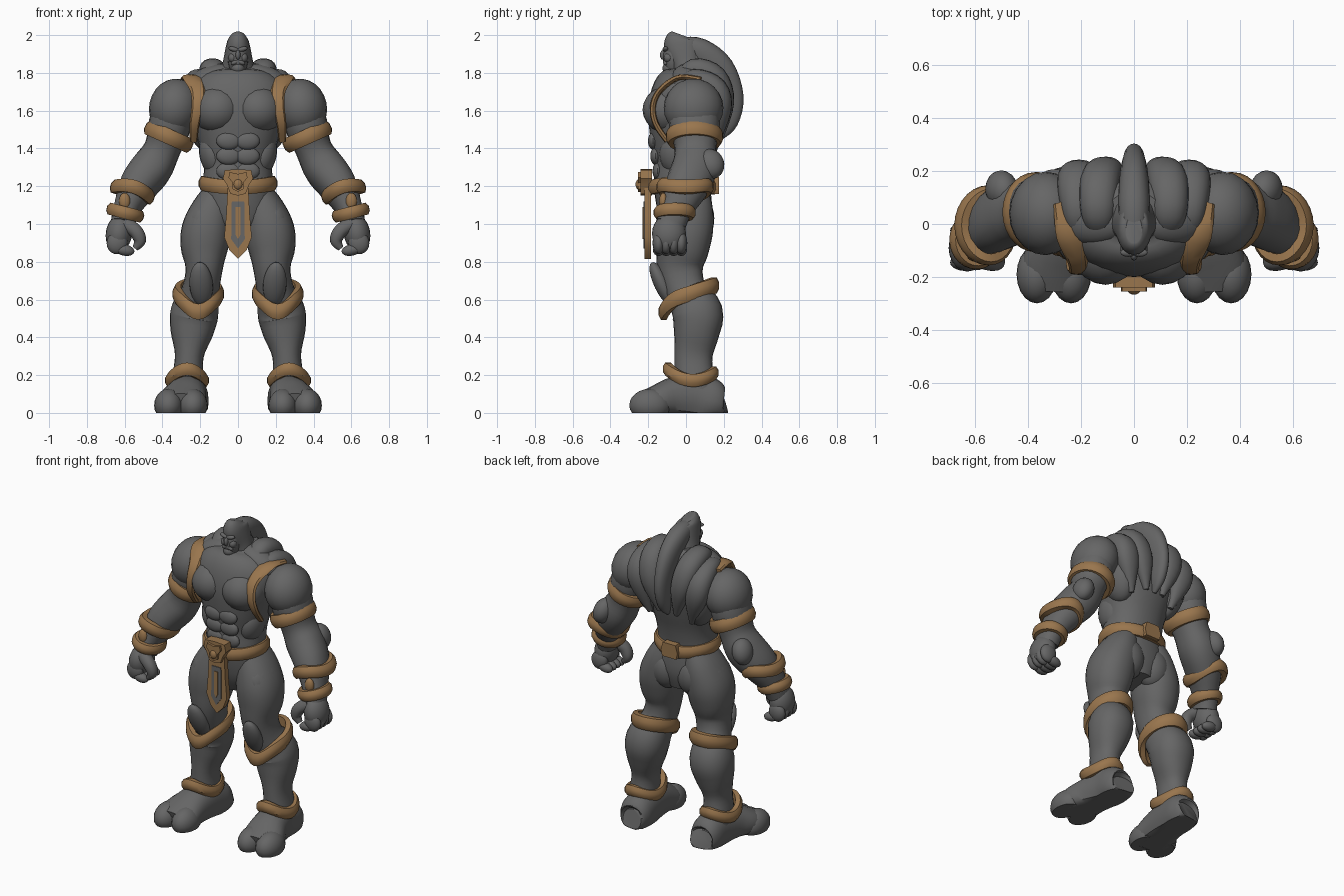
import bpy
import bmesh
import math
from mathutils import Vector, Matrix, Euler

if "Cube" in bpy.data.objects:
    bpy.data.objects.remove(bpy.data.objects["Cube"], do_unlink=True)


def make_material(name, color):
    material = bpy.data.materials.new(name)
    material.use_nodes = True
    material.diffuse_color = color
    material.node_tree.nodes["Principled BSDF"].inputs["Base Color"].default_value = color
    return material


stone = make_material("stone_grey", (.132, .132, .132, 1))
bronze = make_material("bronze", (.32, .18, .075, 1))
parts = []


def finish(name, bm, material, mirrored):
    """Turn a bmesh into an object, flattened on the floor and optionally mirrored."""
    for vert in bm.verts:
        vert.co.z = max(vert.co.z, 0)
    bmesh.ops.recalc_face_normals(bm, faces=bm.faces)
    mesh = bpy.data.meshes.new(name)
    bm.to_mesh(mesh)
    bm.free()
    mesh.materials.append(material)
    obj = bpy.data.objects.new(name, mesh)
    bpy.context.collection.objects.link(obj)
    if mirrored:
        modifier = obj.modifiers.new("Mirror", 'MIRROR')
        modifier.use_mirror_merge = False
    parts.append(obj)


def skin(bm, loops, closed=False):
    """Bridge successive vertex loops with quads."""
    pairs = list(zip(loops, loops[1:]))
    if closed:
        pairs.append((loops[-1], loops[0]))
    for low, high in pairs:
        count = len(low)
        for i in range(count):
            j = (i + 1) % count
            bm.faces.new((low[i], low[j], high[j], high[i]))


def spline(rings, steps=4):
    """Smoothly interpolate ring data (x, y, z, width, depth)."""
    result = []
    last = len(rings) - 1
    for i in range(last):
        a, b, c, d = (rings[min(max(k, 0), last)] for k in (i - 1, i, i + 1, i + 2))
        for s in range(steps):
            t = s / steps
            result.append([q + t * (r - p + t * (2 * p - 5 * q + 4 * r - e
                           + t * (3 * (q - r) + e - p))) / 2
                           for p, q, r, e in zip(a, b, c, d)])
    result.append(list(rings[-1]))
    return result


def loft(name, rings, material=stone, mirrored=True, sides=20):
    """Oval tube through the rings, each perpendicular to the path."""
    rings = spline(rings)
    centres = [Vector(ring[:3]) for ring in rings]
    bm = bmesh.new()
    loops = []
    for i, ring in enumerate(rings):
        tangent = (centres[min(i + 1, len(rings) - 1)] - centres[max(i - 1, 0)]).normalized()
        across = Vector((1, 0, 0))
        across = (across - tangent * across.dot(tangent)).normalized()
        depth = tangent.cross(across)
        loop = []
        for k in range(sides):
            angle = math.tau * k / sides
            u, v = (math.copysign(abs(f(angle)) ** .9, f(angle)) for f in (math.cos, math.sin))
            loop.append(bm.verts.new(centres[i] + across * u * ring[3] + depth * v * ring[4]))
        loops.append(loop)
    skin(bm, loops)
    bm.faces.new(loops[0])
    bm.faces.new(loops[-1])
    finish(name, bm, material, mirrored)


def blob(name, centre, radii, tilt=(0, 0, 0), material=stone, mirrored=True):
    """Ellipsoid muscle."""
    bm = bmesh.new()
    matrix = (Matrix.Translation(centre) @ Euler(tilt).to_matrix().to_4x4()
              @ Matrix.Diagonal((*radii, 1)))
    bmesh.ops.create_uvsphere(bm, u_segments=20, v_segments=12, radius=1, matrix=matrix)
    finish(name, bm, material, mirrored)


def band(name, centre, rx, ry, height, tilt=0, front=0, saddle=0, point=0, mirrored=True):
    """Thick bevelled bronze ring whose height can vary around it."""
    bm = bmesh.new()
    turn = Euler((0, tilt, 0)).to_matrix()
    section = ((-.03, -1), (0, -1), (.013, -.4), (.013, .4), (0, 1), (-.03, 1))
    loops = []
    count = 28
    for k in range(count):
        angle = math.tau * k / count
        face = math.cos(angle)
        lift = front * face + saddle * math.cos(2 * angle) + point * max(0, face) ** 4
        loops.append([bm.verts.new(Vector(centre) + turn @ Vector((
            (rx + out) * math.sin(angle), -(ry + out) * face, lift + up * height)))
            for out, up in section])
    skin(bm, loops, closed=True)
    finish(name, bm, bronze, mirrored)


def plate(name, half, front, back, material):
    """Symmetric outline in x and z, extruded along y."""
    outline = list(half) + [(-x, z) for x, z in reversed(half) if x > 0]
    bm = bmesh.new()
    loops = [[bm.verts.new((x, y, z)) for x, z in outline] for y in (front, back)]
    skin(bm, loops)
    for loop in loops:
        bm.faces.new(loop)
    finish(name, bm, material, False)


# Torso
loft("torso", [(0, .01, .93, .09, .1), (0, 0, 1.04, .18, .14), (0, -.02, 1.2, .185, .15),
               (0, -.01, 1.32, .182, .155), (0, -.005, 1.45, .215, .185), (0, .005, 1.6, .26, .205),
               (0, .02, 1.72, .25, .19), (0, .04, 1.8, .16, .13), (0, .04, 1.85, .1, .08)],
     mirrored=False, sides=28)
blob("pectorals", (.108, -.085, 1.605), (.135, .145, .13), (0, .25, 0))
blob("back_muscles", (.19, .08, 1.56), (.09, .12, .18), (0, .2, 0))
blob("buttocks", (.095, .055, 1.03), (.105, .095, .13))
blob("side_abdominals", (.13, -.04, 1.37), (.075, .1, .12), (0, .2, 0))
for row in range(3):
    blob("abdominals", (.05, -.15 - .012 * row, 1.28 + .08 * row), (.065, .027, .047))
blob("collar_muscles", (.15, .01, 1.765), (.14, .09, .07), (0, .4, 0))

# Head
loft("neck", [(0, .05, 1.68, .15, .13), (0, .03, 1.78, .1, .1), (0, 0, 1.9, .06, .08)],
     mirrored=False)
loft("hair_cap", [(0, .01, 1.78, .1, .07), (0, 0, 1.86, .08, .08), (0, -.02, 1.94, .064, .095),
                  (0, -.025, 1.98, .052, .085), (0, -.02, 2, .03, .055)], mirrored=False)
blob("face", (0, -.062, 1.88), (.054, .06, .1), mirrored=False)
blob("brow", (.022, -.108, 1.925), (.03, .016, .013), (0, -.25, 0))
blob("nose", (0, -.12, 1.895), (.013, .018, .026), mirrored=False)
blob("cheeks", (.028, -.092, 1.88), (.024, .026, .026))
blob("moustache", (.016, -.108, 1.856), (.024, .014, .012), (0, .4, 0))
blob("chin_beard", (0, -.085, 1.825), (.036, .04, .034), mirrored=False)

# Mane and shoulder locks
loft("mane", [(0, -.03, 1.94, .05, .05), (0, .07, 1.915, .06, .07), (0, .17, 1.82, .055, .085),
              (0, .225, 1.67, .042, .08), (0, .215, 1.54, .035, .06), (0, .18, 1.46, .012, .02)],
     mirrored=False)
loft("inner_locks", [(.12, -.03, 1.74, .04, .04), (.135, .04, 1.815, .065, .06),
                     (.13, .15, 1.77, .075, .07), (.105, .2, 1.64, .065, .055),
                     (.06, .18, 1.46, .015, .02)])
loft("outer_locks", [(.2, -.05, 1.72, .04, .03), (.21, .04, 1.765, .06, .055),
                     (.215, .15, 1.71, .075, .07), (.2, .18, 1.6, .07, .06),
                     (.15, .15, 1.42, .015, .02)])

# Arms
blob("shoulders", (.335, .04, 1.615), (.136, .158, .155), (0, -.2, 0))
loft("arms", [(.33, .04, 1.68, .09, .12), (.36, .045, 1.53, .113, .135), (.4, .05, 1.4, .097, .11),
              (.455, .045, 1.3, .11, .12), (.53, .005, 1.2, .1, .115), (.59, -.05, 1.08, .07, .085),
              (.61, -.08, 1, .065, .08)])
blob("elbow_guards", (.5, .13, 1.318), (.06, .072, .082), (.3, -.3, 0))
band("upper_armbands", (.367, .045, 1.463), .123, .138, .04, tilt=-.42)
band("forearm_cuffs", (.555, -.005, 1.183), .108, .138, .036, tilt=-.3, saddle=.015)
band("wrist_cuffs", (.597, -.06, 1.06), .088, .098, .032, tilt=-.25)
blob("cuff_studs", (.6, -.12, 1.12), (.03, .022, .045), material=bronze)

# Fists
blob("palms", (.63, -.09, .95), (.07, .09, .1), (0, -.15, 0))
for finger in range(4):
    y = -.145 + .04 * finger
    blob("knuckles", (.64, y, .9), (.055, .032, .06), (0, -.2, 0))
    blob("fingertips", (.6, y, .862), (.052, .03, .03), (0, -.2, 0))
loft("thumbs", [(.6, -.12, 1, .04, .04), (.54, -.14, .96, .037, .037),
                (.52, -.14, .91, .032, .032), (.545, -.14, .87, .016, .018)])

# Legs
loft("legs", [(.1, 0, 1.17, .08, .12), (.135, 0, 1.08, .11, .143), (.168, -.01, .97, .13, .153),
              (.178, -.02, .87, .125, .142),
              (.18, -.03, .76, .098, .12), (.2, 0, .64, .1, .11), (.23, .06, .53, .127, .135),
              (.245, .055, .42, .112, .12), (.258, .04, .3, .076, .1), (.265, .045, .18, .085, .105),
              (.265, .06, .08, .09, .12)], sides=24)
blob("hip_guards", (.195, -.01, 1.02), (.085, .14, .14), (0, -.35, 0))
blob("knee_guards", (.195, -.125, .68), (.062, .043, .13), (.45, .08, 0))
band("knee_bands", (.21, .015, .63), .123, .148, .042, front=-.045, point=-.05)
band("ankle_bands", (.27, .025, .197), .103, .135, .034, front=.01, saddle=.025)

# Feet
loft("feet", [(.25, .2, .05, .07, .06), (.25, .19, .05, .085, .09), (.255, .14, .06, .1, .12),
              (.26, .05, .08, .1, .125), (.275, -.06, .08, .11, .112), (.295, -.16, .06, .13, .085),
              (.3, -.24, .04, .115, .065)])
for x in (.238, .367):
    blob("toes", (x, -.19, .04), (.077, .11, .088))

# Belt, buckle and loincloth
band("belt", (0, -.02, 1.205), .195, .172, .038, saddle=-.01, mirrored=False)
plate("belt_back_clasp", [(.05, 1.16), (.06, 1.2), (.045, 1.25)], .11, .175, bronze)
plate("buckle", [(0, 1.15), (.04, 1.16), (.06, 1.21), (.08, 1.24), (.07, 1.285), (0, 1.29)],
      -.24, -.18, bronze)
plate("buckle_mask", [(0, 1.17), (.028, 1.185), (.03, 1.22), (.05, 1.245), (.045, 1.275), (0, 1.265)],
      -.255, -.235, bronze)
blob("buckle_muzzle", (0, -.245, 1.21), (.026, .022, .03), material=bronze, mirrored=False)
plate("loincloth", [(0, .815), (.045, .86), (.073, .93), (.062, 1.05), (.055, 1.19)],
      -.22, -.185, bronze)
plate("loincloth_inlay", [(0, .87), (.036, .92), (.033, 1.12)], -.225, -.218, stone)
plate("loincloth_stripe", [(0, .92), (.014, .945), (.012, 1.09)], -.229, -.223, bronze)

# Shoulder straps
loft("shoulder_straps", [(.28, .08, 1.765, .025, .014), (.245, -.04, 1.775, .05, .015),
                         (.212, -.14, 1.705, .04, .016), (.215, -.175, 1.62, .032, .016),
                         (.23, -.16, 1.53, .026, .016), (.235, -.1, 1.44, .02, .015)],
     bronze, sides=8)

# Smooth shading with crisp edges
bpy.ops.object.select_all(action='DESELECT')
for part in parts:
    part.select_set(True)
bpy.context.view_layer.objects.active = parts[0]
bpy.ops.object.shade_smooth_by_angle(angle=math.radians(35))
